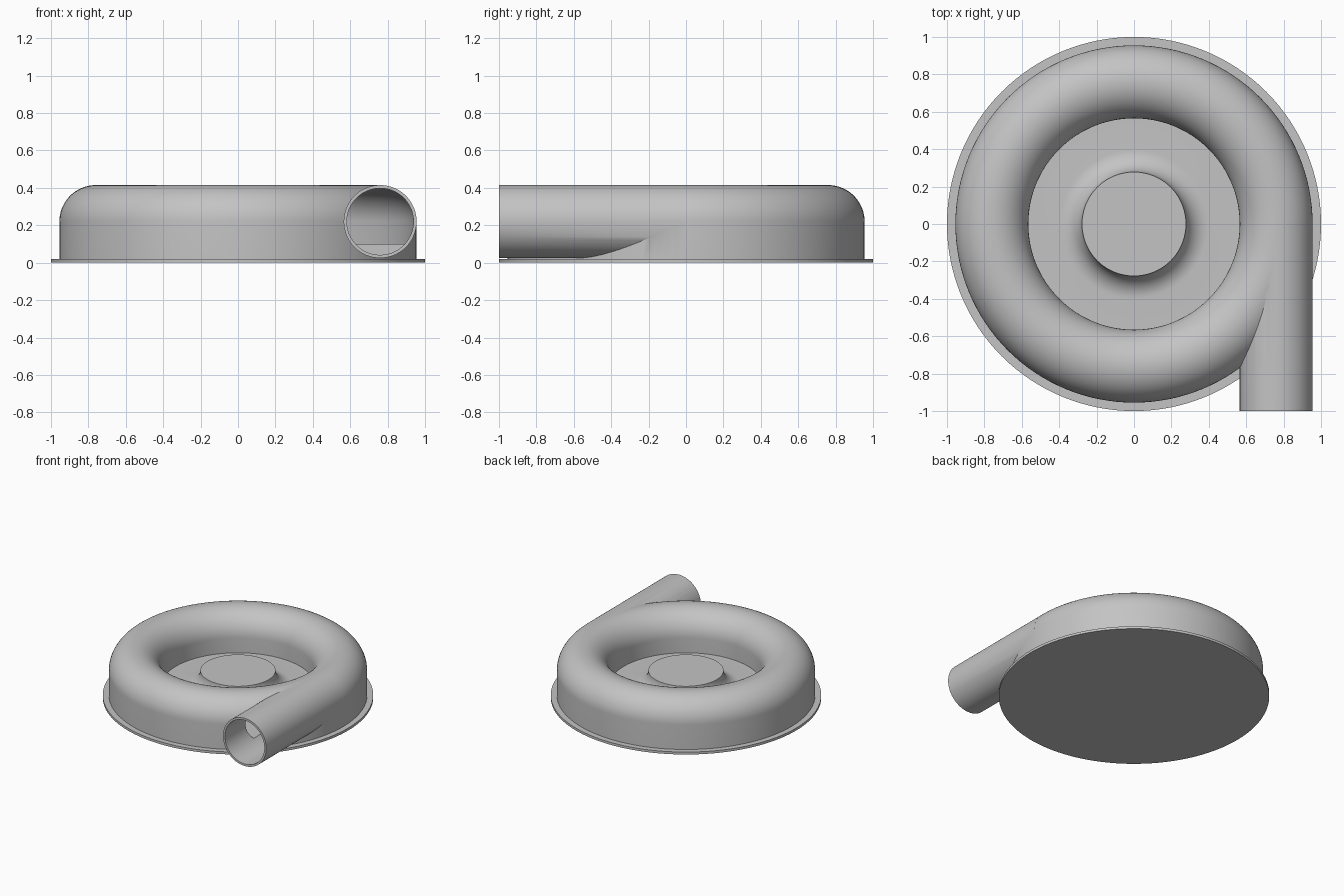
import bpy, bmesh
from math import sin, cos, pi, radians
from mathutils import Matrix, Vector

cube = bpy.data.objects.get("Cube")
if cube:
    bpy.data.objects.remove(cube, do_unlink=True)

SEGMENTS = 128
RING_R, TUBE_R, BORE_R, AXIS_Z = 0.76, 0.195, 0.178, 0.22
FLOOR_Z, HUB_R, FILLET = 0.10, 0.278, 0.12

grey = bpy.data.materials.new("light grey")
grey.use_nodes = True
colour = (0.55, 0.55, 0.55, 1)
grey.diffuse_color = colour
grey.node_tree.nodes["Principled BSDF"].inputs["Base Color"].default_value = colour


def arc(cx, cz, r, start, end, n):
    """Points (radius, height) along an arc, angles in degrees."""
    angles = [radians(start + (end - start) * i / n) for i in range(n + 1)]
    return [(cx + r * cos(a), cz + r * sin(a)) for a in angles]


def finish(bm, name):
    bmesh.ops.recalc_face_normals(bm, faces=bm.faces)
    mesh = bpy.data.meshes.new(name)
    bm.to_mesh(mesh)
    bm.free()
    mesh.materials.append(grey)
    ob = bpy.data.objects.new(name, mesh)
    bpy.context.collection.objects.link(ob)
    return ob


def lathe(name, profile, closed=False):
    """Revolve a profile about the z axis."""
    bm = bmesh.new()
    verts = [bm.verts.new((r, 0, z)) for r, z in profile]
    pairs = list(zip(verts, verts[1:]))
    if closed:
        pairs.append((verts[-1], verts[0]))
    edges = [bm.edges.new(p) for p in pairs]
    bmesh.ops.spin(bm, geom=verts + edges, cent=(0, 0, 0), axis=(0, 0, 1),
                   angle=2 * pi, steps=SEGMENTS, use_merge=True)
    bmesh.ops.remove_doubles(bm, verts=bm.verts, dist=1e-5)
    return finish(bm, name)


def pipe(name, radius, y0, y1):
    """Solid cylinder along y on the outlet axis."""
    bm = bmesh.new()
    place = (Matrix.Translation(Vector((RING_R, (y0 + y1) / 2, AXIS_Z)))
             @ Matrix.Rotation(pi / 2, 4, "X"))
    bmesh.ops.create_cone(bm, cap_ends=True, segments=72, radius1=radius,
                          radius2=radius, depth=y1 - y0, matrix=place)
    return finish(bm, name)


def combine(target, other, operation):
    """Apply a boolean and remove the helper."""
    mod = target.modifiers.new(operation, "BOOLEAN")
    mod.operation, mod.object, mod.solver = operation, other, "EXACT"
    bpy.context.view_layer.update()
    graph = bpy.context.evaluated_depsgraph_get()
    mesh = bpy.data.meshes.new_from_object(target.evaluated_get(graph))
    target.modifiers.clear()
    target.data = mesh
    bpy.data.objects.remove(other, do_unlink=True)


def smooth(ob):
    bpy.ops.object.select_all(action="DESELECT")
    ob.select_set(True)
    bpy.context.view_layer.objects.active = ob
    bpy.ops.object.shade_smooth_by_angle(angle=radians(30))


# Flat base flange
base = lathe("base_flange", [(0, 0), (1, 0), (1, 0.02), (0, 0.02)])

# Housing: straight outer wall, rounded ring, sunken floor and flared hub
outer, inner = RING_R + TUBE_R, RING_R - TUBE_R
profile = [(0, 0.01), (outer, 0.01)]
profile += arc(RING_R, AXIS_Z, TUBE_R, 0, 180, 36)
profile += [(inner, FLOOR_Z)]
profile += arc(HUB_R + FILLET, FLOOR_Z + FILLET, FILLET, 270, 180, 14)
profile += [(0, FLOOR_Z + FILLET)]
housing = lathe("volute_housing", profile)

# Tangential outlet pipe
combine(housing, pipe("outlet_pipe", TUBE_R, -1, -0.01), "UNION")

# Hollow channel and outlet bore
channel = arc(RING_R, AXIS_Z, BORE_R, 0, 180, 36)
channel += [(RING_R - BORE_R, FLOOR_Z), (RING_R + BORE_R, FLOOR_Z)]
combine(housing, lathe("channel_cutter", channel, closed=True), "DIFFERENCE")
combine(housing, pipe("bore_cutter", BORE_R, -1.1, -0.005), "DIFFERENCE")

for ob in (base, housing):
    smooth(ob)
